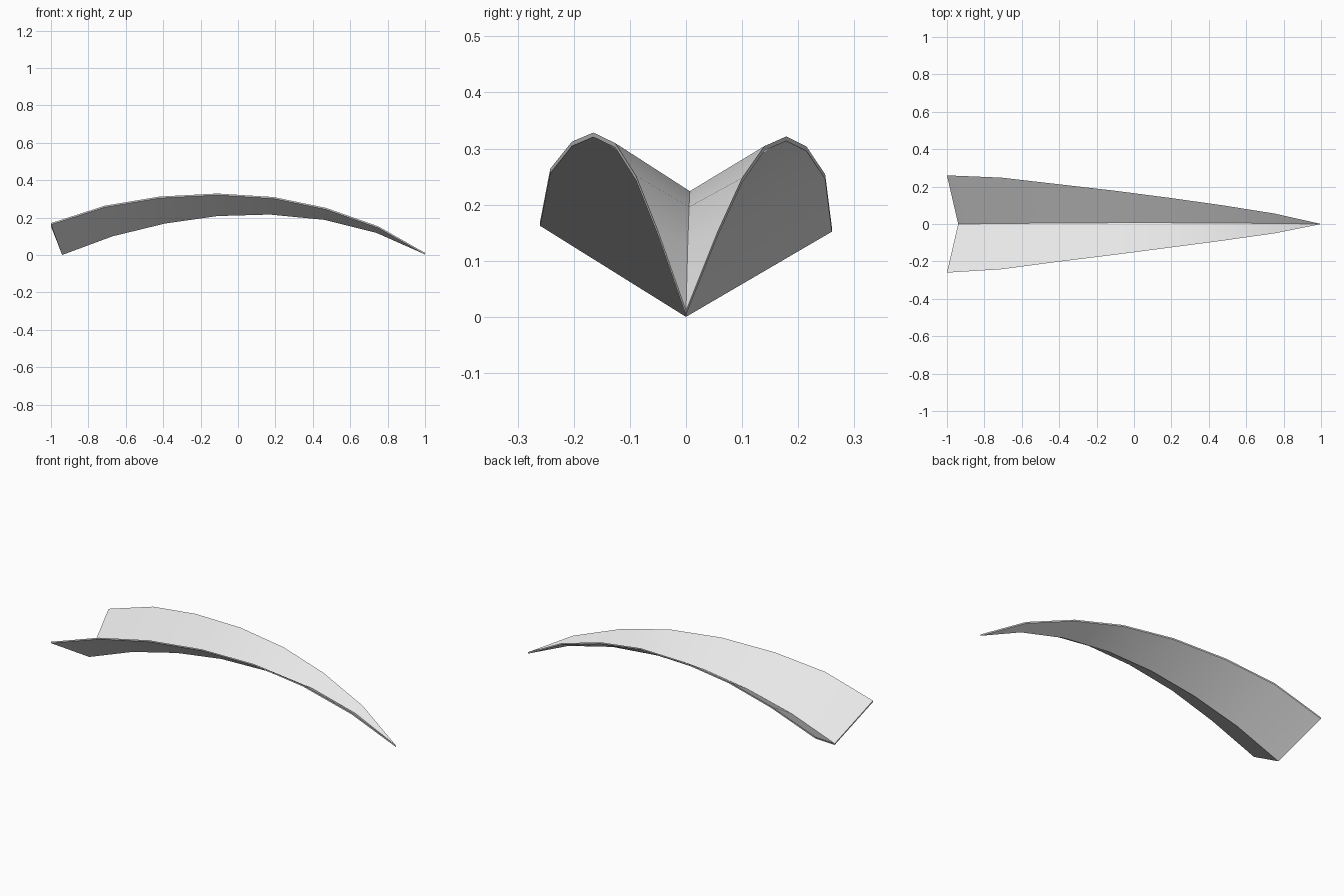
import bpy
import bmesh
import math

default_cube = bpy.data.objects.get("Cube")
if default_cube:
    bpy.data.objects.remove(default_cube, do_unlink=True)

THICKNESS = 0.008

# Stations from the open base to the tip:
# rim x, rim half width, rim z, keel x, keel z
STATIONS = [
    (-1, .26, .157, -.94, .0),
    (-.71, .245, .251, -.67, .1),
    (-.42, .209, .3, -.39, .168),
    (-.11, .172, .317, -.11, .208),
    (.19, .133, .299, .17, .216),
    (.47, .095, .242, .46, .188),
    (.75, .053, .144, .74, .118),
    (1, 0, .003, 1, .003),
]


def make_material(name, colour):
    material = bpy.data.materials.new(name)
    material.use_nodes = True
    material.diffuse_color = colour
    shader = material.node_tree.nodes["Principled BSDF"]
    shader.inputs["Base Color"].default_value = colour
    return material


def station_points(index):
    """Right rim, keel and left rim of one folded cross-section."""
    rim_x, half, rim_z, keel_x, keel_z = STATIONS[index]
    sway = .007 * math.sin(math.pi * index / (len(STATIONS) - 1))
    tilt = .02 * half
    return [
        (rim_x, sway - half, rim_z + tilt),
        (keel_x, sway, keel_z),
        (rim_x, sway + half, rim_z - tilt),
    ]


# Folded blade surface
bm = bmesh.new()
rows = [[bm.verts.new(point) for point in station_points(i)]
        for i in range(len(STATIONS) - 1)]
tip = bm.verts.new(station_points(len(STATIONS) - 1)[1])
for near, far in zip(rows, rows[1:]):
    for side in range(2):
        bm.faces.new((near[side], far[side], far[side + 1], near[side + 1]))
for side in range(2):
    bm.faces.new((rows[-1][side], tip, rows[-1][side + 1]))

# Give the sheet its thickness
extruded = bmesh.ops.extrude_face_region(
    bm, geom=bm.faces[:], use_keep_orig=True)
top_verts = [item for item in extruded["geom"]
             if isinstance(item, bmesh.types.BMVert)]
bmesh.ops.translate(bm, verts=top_verts, vec=(0, 0, THICKNESS))
bmesh.ops.recalc_face_normals(bm, faces=bm.faces[:])

mesh = bpy.data.meshes.new("folded_blade")
bm.to_mesh(mesh)
bm.free()
mesh.materials.append(make_material("light grey", (.8, .8, .8, 1)))
blade = bpy.data.objects.new("folded_blade", mesh)
bpy.context.collection.objects.link(blade)

# Smooth along the arc, sharp at the fold and rims
bpy.ops.object.select_all(action="DESELECT")
blade.select_set(True)
bpy.context.view_layer.objects.active = blade
bpy.ops.object.shade_smooth_by_angle()
